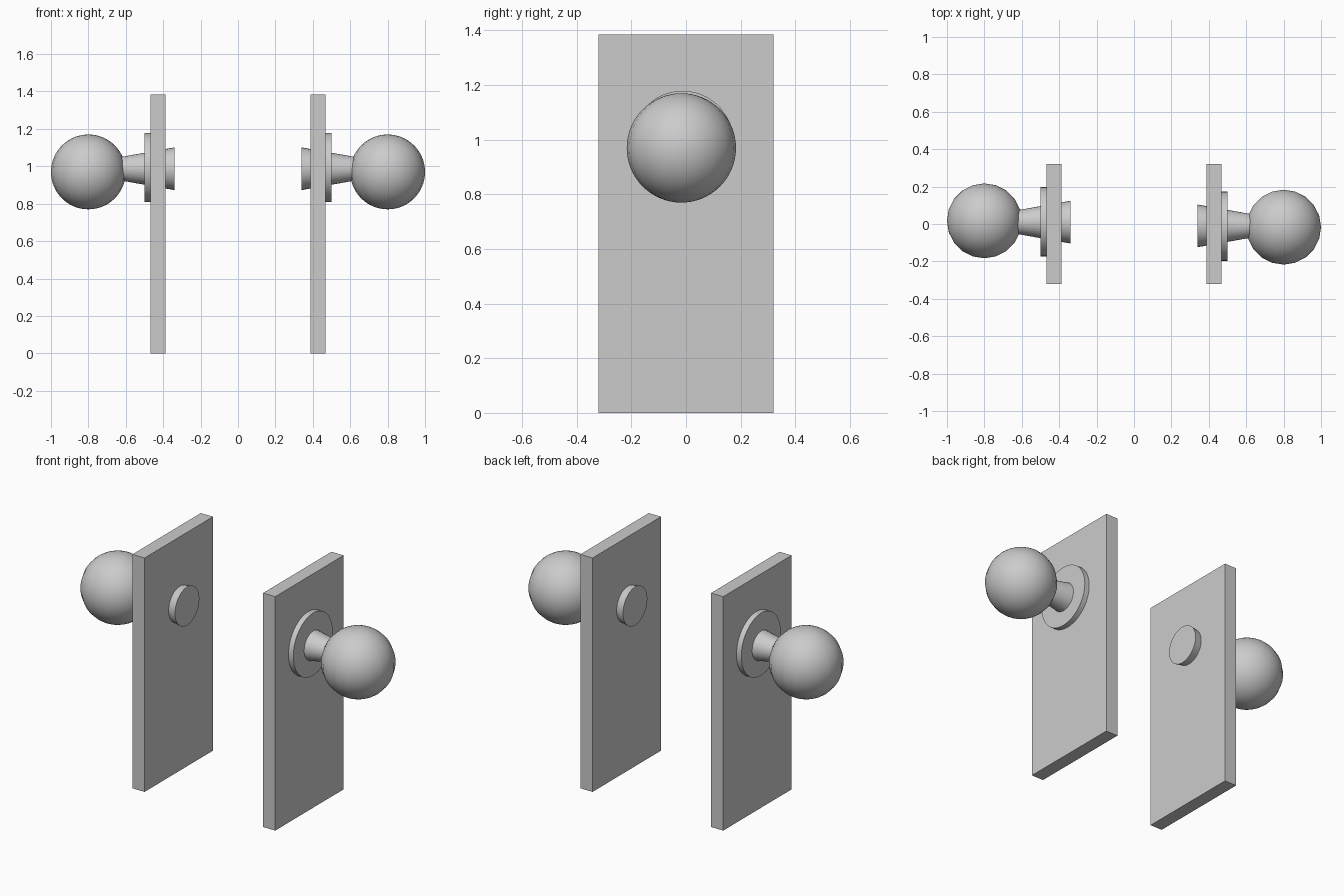
import bpy, math
from mathutils import Matrix

if "Cube" in bpy.data.objects:
    bpy.data.objects.remove(bpy.data.objects["Cube"])


def place(name, angle, smooth=True):
    """Name the active object, bake its transform and turn it onto its side of the pair."""
    ob = bpy.context.object
    ob.name = ob.data.name = name
    ob.data.transform(Matrix.Rotation(angle, 4, 'Z') @ ob.matrix_basis)
    ob.matrix_basis = Matrix.Identity(4)
    if smooth:
        bpy.ops.object.shade_smooth_by_angle(angle=math.radians(35))
    return ob


def spindle(x0, x1, r0, r1, y, z, sides):
    """Cone or cylinder along x."""
    bpy.ops.mesh.primitive_cone_add(vertices=sides, radius1=r0, radius2=r1, depth=x1 - x0,
                                    location=((x0 + x1) / 2, y, z),
                                    rotation=(0, math.pi / 2, 0))


# Two door-plate halves, the left one turned half way round
for side, angle in (("right", 0.0), ("left", math.pi)):
    # Upright plate
    bpy.ops.mesh.primitive_cube_add(size=1, location=(0.428, 0, 0.6925))
    bpy.context.object.scale = (0.08, 0.64, 1.385)
    place(f"{side}_plate", angle, smooth=False)

    # Round backing rosette
    spindle(0.44, 0.50, 0.185, 0.185, -0.012, 0.994, 48)
    place(f"{side}_rosette", angle)

    # Tapered shaft running through the plate into the knob
    spindle(0.34, 0.66, 0.114, 0.057, -0.010, 0.987, 32)
    place(f"{side}_shaft", angle)

    # Ball knob
    bpy.ops.mesh.primitive_uv_sphere_add(segments=20, ring_count=32, radius=0.2,
                                         location=(0.80, -0.017, 0.97))
    place(f"{side}_knob", angle)
